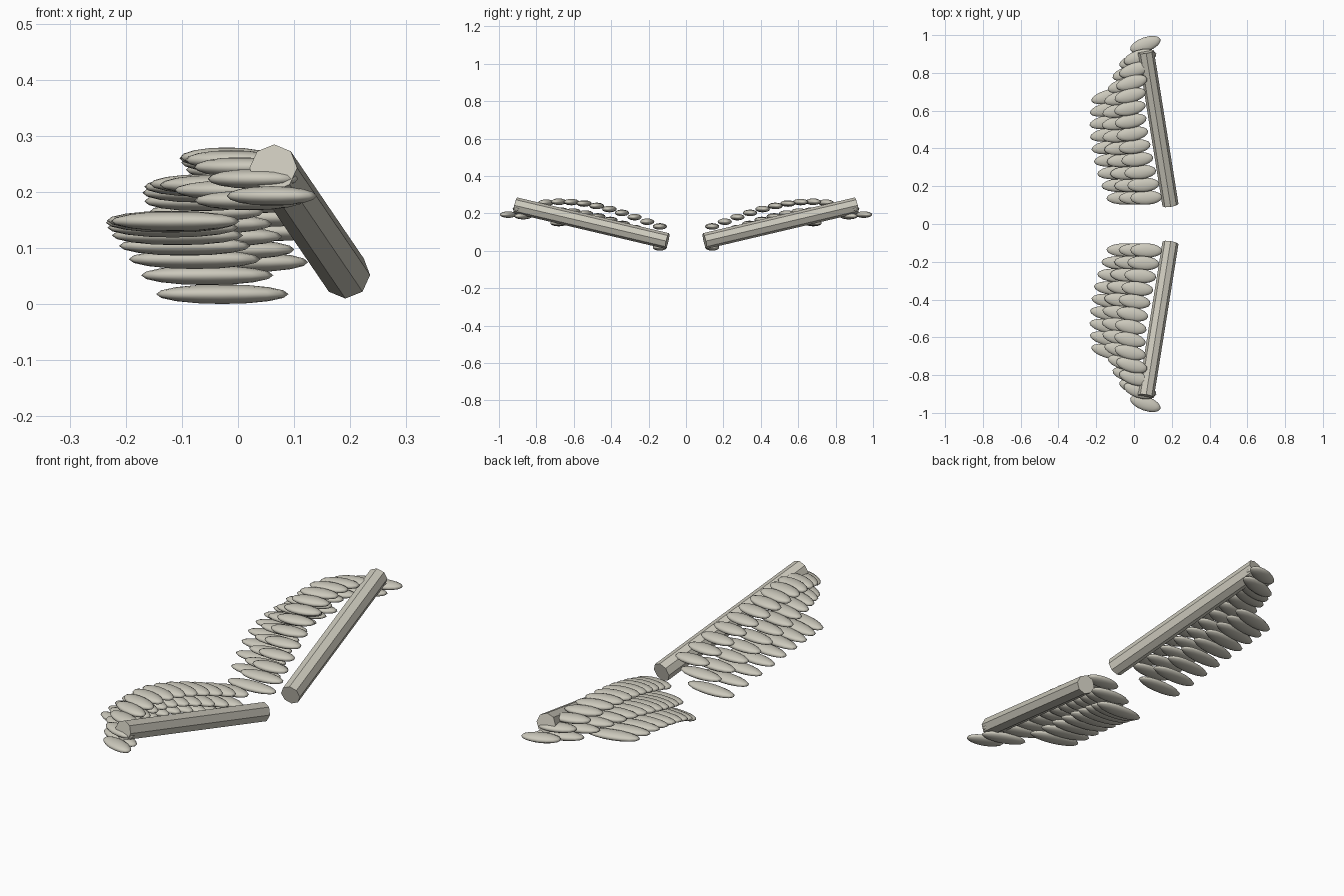
import bpy
import bmesh
from math import radians
from mathutils import Matrix, Vector

if "Cube" in bpy.data.objects:
    bpy.data.objects.remove(bpy.data.objects["Cube"], do_unlink=True)

ivory = bpy.data.materials.new("warm_ivory")
ivory.use_nodes = True
ivory.diffuse_color = (0.6, 0.58, 0.5, 1)
ivory.node_tree.nodes["Principled BSDF"].inputs["Base Color"].default_value = (0.6, 0.58, 0.5, 1)


def finish(bm, name, smooth):
    mesh = bpy.data.meshes.new(name)
    for face in bm.faces:
        face.smooth = smooth
    bm.to_mesh(mesh)
    bm.free()
    mesh.materials.append(ivory)
    obj = bpy.data.objects.new(name, mesh)
    bpy.context.collection.objects.link(obj)


def curve_at(points, y):
    """Smooth cubic through four (y, x, z) points, giving the position at y."""
    pos = Vector((0, y, 0))
    for i, (yi, xi, zi) in enumerate(points):
        weight = 1
        for j, other in enumerate(points):
            if j != i:
                weight *= (y - other[0]) / (yi - other[0])
        pos.x += weight * xi
        pos.z += weight * zi
    return pos


# Each row: feather count, feather half length, guide points (y, x, z)
ROWS = {
    "upper_feathers": (13, 0.085, [(0.14, 0.065, 0.13), (0.40, 0.005, 0.22),
                                   (0.68, -0.02, 0.262), (0.95, 0.06, 0.193)]),
    "middle_feathers": (12, 0.103, [(0.14, 0.022, 0.075), (0.40, -0.055, 0.163),
                                    (0.61, -0.066, 0.21), (0.87, 0.02, 0.185)]),
    "lower_feathers": (9, 0.118, [(0.14, -0.028, 0.018), (0.33, -0.092, 0.1),
                                  (0.50, -0.118, 0.14), (0.68, -0.112, 0.148)]),
}


def feather_row(name, side, count, half_length, points):
    bm = bmesh.new()
    first, last = points[0][0], points[-1][0]
    for i in range(count):
        y = first + (last - first) * i / (count - 1)
        pos = curve_at(points, y)
        pos.y *= side
        yaw = radians(2 + 22 * (y - first)) * side
        size = Matrix.Diagonal((half_length, 0.038, 0.0175, 1))
        bmesh.ops.create_uvsphere(
            bm, u_segments=16, v_segments=8, radius=1,
            matrix=Matrix.Translation(pos) @ Matrix.Rotation(yaw, 4, 'Z') @ size)
    finish(bm, name, True)


def wing_bar(name, side):
    root = Vector((0.193, 0.1 * side, 0.052))
    tip = Vector((0.063, 0.912 * side, 0.243))
    axis = tip - root
    turn = axis.to_track_quat('Z', 'Y').to_matrix().to_4x4()
    bm = bmesh.new()
    bmesh.ops.create_cone(
        bm, cap_ends=True, segments=8, radius1=0.043, radius2=0.043,
        depth=axis.length, matrix=Matrix.Translation((root + tip) / 2) @ turn)
    finish(bm, name, False)


# Two mirrored wings, each a bar with three overlapping rows
for label, side in (("front", -1), ("back", 1)):
    wing_bar(label + "_wing_bar", side)
    for row, (count, half_length, points) in ROWS.items():
        feather_row(label + "_" + row, side, count, half_length, points)
